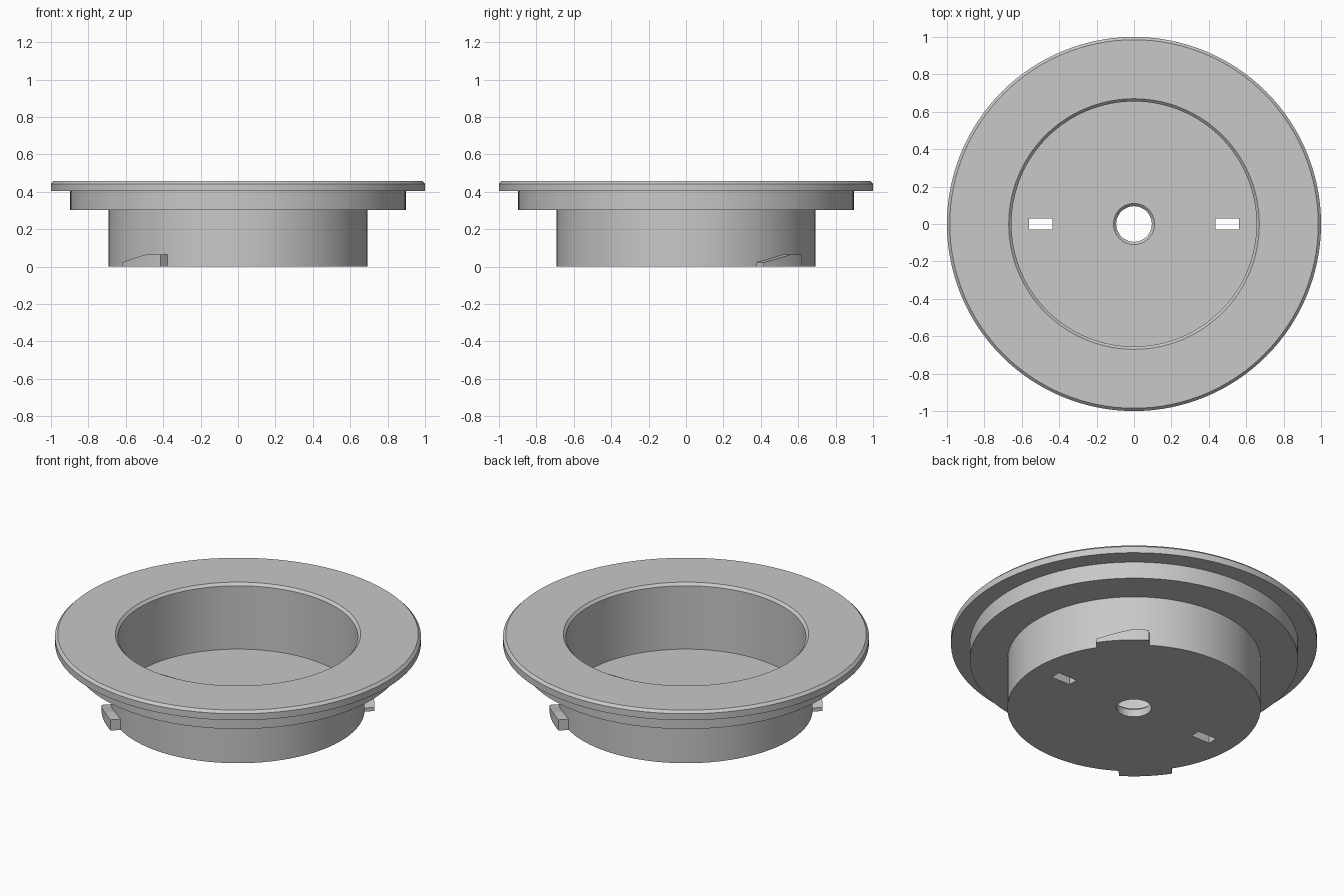
import bpy, bmesh, math
from mathutils import Matrix

cube = bpy.data.objects.get("Cube")
if cube:
    bpy.data.objects.remove(cube, do_unlink=True)

grey = bpy.data.materials.new("plain grey")
grey.use_nodes = True
colour = (0.58, 0.58, 0.58, 1)
grey.diffuse_color = colour
grey.node_tree.nodes["Principled BSDF"].inputs["Base Color"].default_value = colour


def finish(bm, name):
    """Turn a bmesh into a linked grey object."""
    bmesh.ops.recalc_face_normals(bm, faces=bm.faces)
    mesh = bpy.data.meshes.new(name)
    bm.to_mesh(mesh)
    bm.free()
    mesh.materials.append(grey)
    obj = bpy.data.objects.new(name, mesh)
    bpy.context.collection.objects.link(obj)
    return obj


def activate(obj):
    bpy.ops.object.select_all(action="DESELECT")
    obj.select_set(True)
    bpy.context.view_layer.objects.active = obj


def smooth(obj):
    activate(obj)
    bpy.ops.object.shade_smooth_by_angle(angle=math.radians(25))


# Flanged cup: closed (radius, height) section revolved about z
section = [
    (0.095, 0), (0.692, 0), (0.692, 0.302), (0.897, 0.302),
    (0.897, 0.403), (1, 0.403), (1, 0.442), (0.985, 0.457),
    (0.67, 0.457), (0.655, 0.442), (0.655, 0.06),
    (0.11, 0.06), (0.095, 0.045),
]
bm = bmesh.new()
verts = [bm.verts.new((r, 0, z)) for r, z in section]
edges = [bm.edges.new((v, verts[i - 1])) for i, v in enumerate(verts)]
bmesh.ops.spin(bm, geom=verts + edges, cent=(0, 0, 0), axis=(0, 0, 1),
               angle=math.tau, steps=128, use_merge=True)
bmesh.ops.remove_doubles(bm, verts=bm.verts, dist=1e-5)
cup = finish(bm, "flanged_cup")

# Two rectangular slots through the floor
bm = bmesh.new()
for side in (-1, 1):
    place = Matrix.Translation((side * 0.498, 0, 0.03)) @ Matrix.Diagonal((0.125, 0.06, 0.2, 1))
    bmesh.ops.create_cube(bm, size=1, matrix=place)
cutter = finish(bm, "slot_cutter")
cutter.hide_render = True
activate(cup)
cut = cup.modifiers.new("slots", "BOOLEAN")
cut.operation = "DIFFERENCE"
cut.solver = "EXACT"
cut.object = cutter
bpy.ops.object.modifier_apply(modifier=cut.name)
bpy.data.objects.remove(cutter, do_unlink=True)
smooth(cup)


# Bayonet lugs: curved outer face, parallel ends, ramped top
def lug(name, turn):
    half, ramp_end, low, high = 0.145, 0.05, 0.022, 0.065
    stations = [-half + (ramp_end + half) * i / 8 for i in range(9)]
    stations += [ramp_end + (half - ramp_end) * i / 4 for i in range(1, 5)]
    bm = bmesh.new()
    rings = []
    for t in stations:
        top = low + (high - low) * min(1, (t + half) / (ramp_end + half))
        inner = math.sqrt(0.686 ** 2 - t * t)
        outer = math.sqrt(0.746 ** 2 - t * t)
        corners = [(inner, 0), (outer, 0), (outer, top), (inner, top)]
        rings.append([bm.verts.new((r, t, z)) for r, z in corners])
    for a, b in zip(rings, rings[1:]):
        for i in range(4):
            bm.faces.new((a[i - 1], a[i], b[i], b[i - 1]))
    bm.faces.new(rings[0])
    bm.faces.new(rings[-1])
    bmesh.ops.rotate(bm, verts=bm.verts, matrix=Matrix.Rotation(turn, 3, "Z"))
    smooth(finish(bm, name))


lug("back_left_lug", math.radians(45))
lug("front_right_lug", math.radians(225))
